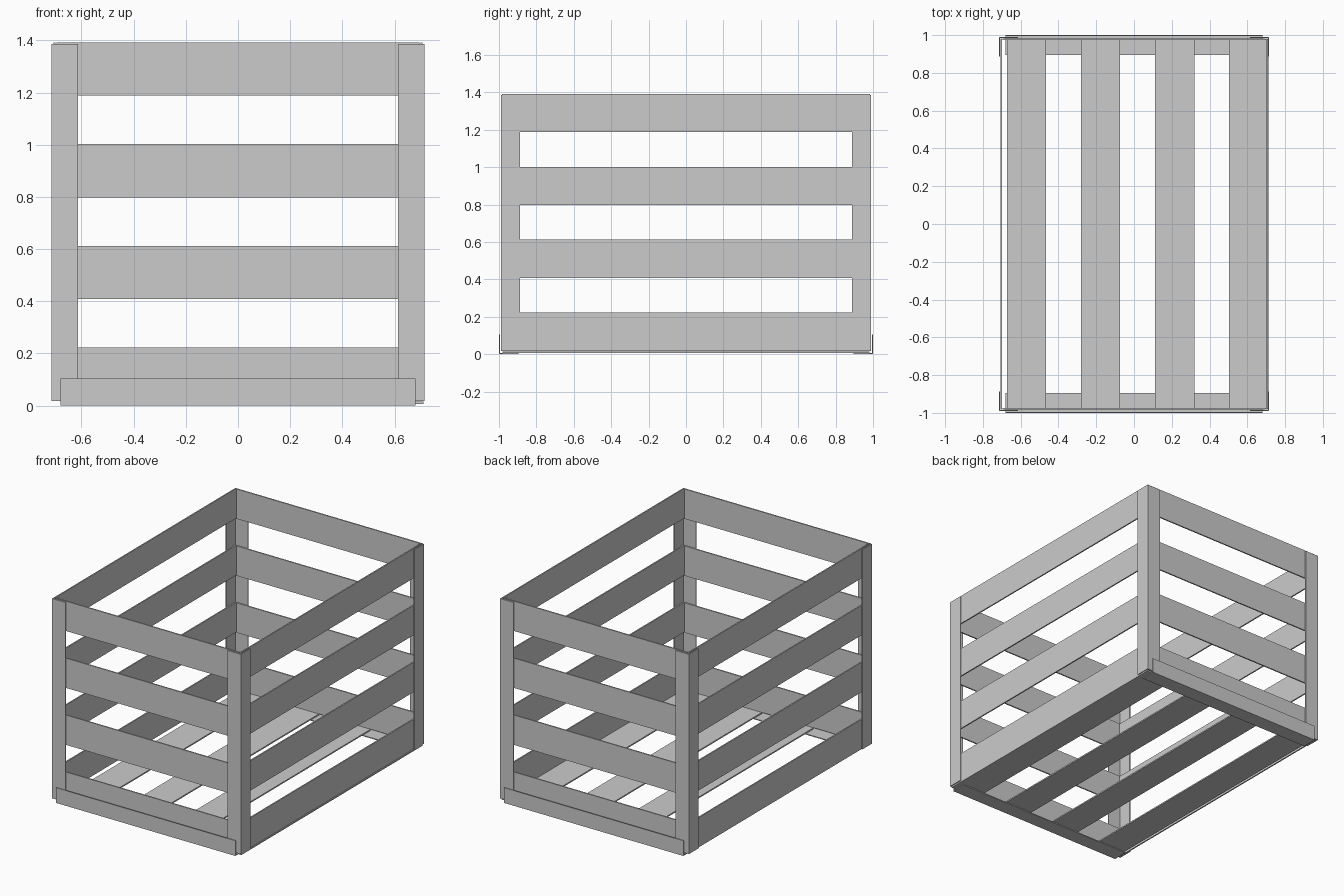
import bpy, bmesh
from mathutils import Vector

if "Cube" in bpy.data.objects:
    bpy.data.objects.remove(bpy.data.objects["Cube"])


def box(name, lo, hi):
    """Axis-aligned box between two corners."""
    bm = bmesh.new()
    bmesh.ops.create_cube(bm, size=1)
    for v in bm.verts:
        v.co = Vector([(a + b) / 2 + c * (b - a) for a, b, c in zip(lo, hi, v.co)])
    return finish(name, bm)


def finish(name, bm):
    bmesh.ops.recalc_face_normals(bm, faces=bm.faces)
    mesh = bpy.data.meshes.new(name)
    bm.to_mesh(mesh)
    bm.free()
    ob = bpy.data.objects.new(name, mesh)
    bpy.context.collection.objects.link(ob)
    return ob


def angle_iron(name, place, width, thick, start, end):
    """L-shaped profile swept from start to end; place(u, v, w) gives the position."""
    profile = [(0, 0), (width, 0), (width, thick), (thick, thick), (thick, width), (0, width)]
    bm = bmesh.new()
    a = [bm.verts.new(place(u, v, start)) for u, v in profile]
    b = [bm.verts.new(place(u, v, end)) for u, v in profile]
    bm.faces.new(a)
    bm.faces.new(b)
    for i in range(6):
        j = (i + 1) % 6
        bm.faces.new((a[i], a[j], b[j], b[i]))
    return finish(name, bm)


# Wall slats: four rows on every side
for row in range(4):
    z0 = 0.018 + row * 0.39
    z1 = z0 + 0.204
    for s, end in ((-1, "front"), (1, "back")):
        y = sorted((s * 0.974, s * 0.983))
        box(f"{end}_slat_{row}", (-0.695, y[0], z0), (0.695, y[1], z1))
    for s, side in ((-1, "left"), (1, "right")):
        x = sorted((s * 0.699, s * 0.708))
        box(f"{side}_slat_{row}", (x[0], -0.983, z0), (x[1], 0.983, z1))

# Floor slats, resting on the bottom angles
for i in range(4):
    x0 = -0.673 + i * 0.392
    box(f"floor_slat_{i}", (x0, -0.98, 0.0065), (x0 + 0.208, 0.98, 0.0155))

# Upright corner angles
for sx in (-1, 1):
    for sy in (-1, 1):
        angle_iron("corner_angle",
                   lambda u, v, w: (sx * (0.715 - u), sy * (0.99 - v), w),
                   0.102, 0.006, 0.018, 1.386)

# Bottom angles under the front and back edges
for sy in (-1, 1):
    angle_iron("bottom_angle", lambda u, v, w: (w, sy * (1.0 - u), v),
               0.104, 0.006, -0.68, 0.68)
